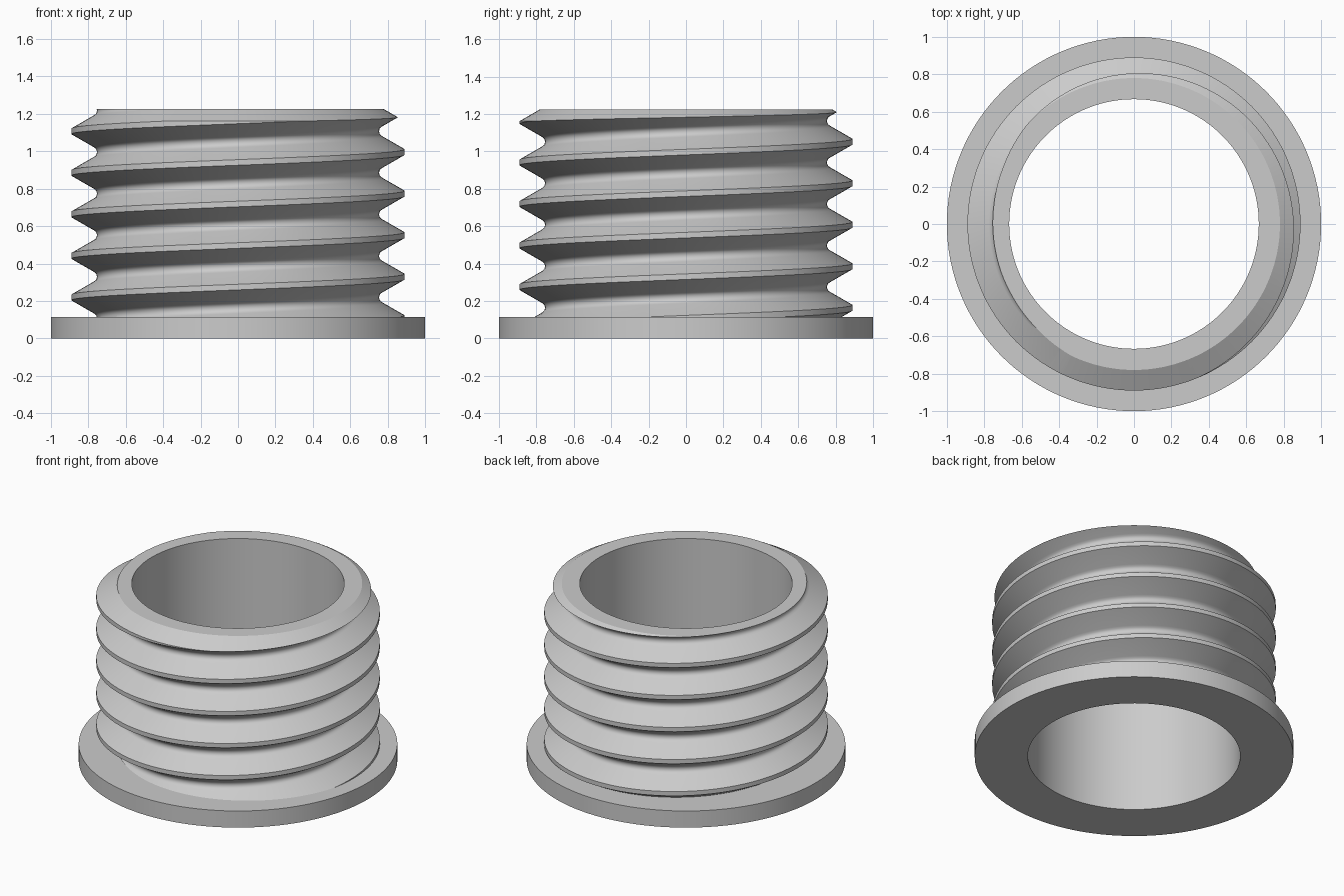
import bpy, bmesh, math

cube = bpy.data.objects.get("Cube")
if cube:
    bpy.data.objects.remove(cube, do_unlink=True)

SEG = 128
PITCH = 0.222
CREST_START = 0.108      # crest height on the +x side, first turn
FLANGE_TOP = 0.115
TOP = 1.225
BORE = 0.667

grey = bpy.data.materials.new("light_grey")
grey.use_nodes = True
grey.diffuse_color = (0.6, 0.6, 0.6, 1)
grey.node_tree.nodes["Principled BSDF"].inputs["Base Color"].default_value = (0.6, 0.6, 0.6, 1)


def make_object(name, bm):
    bmesh.ops.recalc_face_normals(bm, faces=bm.faces)
    mesh = bpy.data.meshes.new(name)
    bm.to_mesh(mesh)
    bm.free()
    mesh.materials.append(grey)
    obj = bpy.data.objects.new(name, mesh)
    bpy.context.collection.objects.link(obj)
    return obj


def lathe_solid(name, profile):
    """Solid of revolution from (radius, z) points, with flat end caps."""
    bm = bmesh.new()
    rings = []
    for r, z in profile:
        rings.append([bm.verts.new((r * math.cos(2 * math.pi * i / SEG),
                                    r * math.sin(2 * math.pi * i / SEG), z))
                      for i in range(SEG)])
    for low, high in zip(rings, rings[1:]):
        for i in range(SEG):
            j = (i + 1) % SEG
            bm.faces.new((low[i], low[j], high[j], high[i]))
    bm.faces.new(rings[0])
    bm.faces.new(rings[-1])
    return make_object(name, bm)


def screw_solid(name, first_turn, turns):
    """Thread profile swept up a helix, closed by a fan at each end."""
    half = [(0.89, 0.015), (0.775, 0.081), (0.763, 0.089), (0.756, 0.099)]
    profile = [(0.89, -0.015)] + half + [(0.754, PITCH / 2)]
    profile += [(r, PITCH - z) for r, z in reversed(half[1:])]
    bm = bmesh.new()
    count = len(profile)
    columns = []
    # Each column is one full vertical run of the thread at its angle
    for i in range(SEG):
        a = 2 * math.pi * i / SEG
        base = CREST_START + PITCH * (first_turn + i / SEG)
        columns.append([bm.verts.new((r * math.cos(a), r * math.sin(a), base + z + PITCH * t))
                        for t in range(turns) for r, z in profile])
    bottom, top = [], []
    for i in range(SEG):
        left, right = columns[i], columns[(i + 1) % SEG]
        # Closing the circle steps up by one turn
        shift = count if i == SEG - 1 else 0
        for k in range(len(left) - 1 - shift):
            bm.faces.new((left[k], right[k], right[k + 1], left[k + 1])
                         if not shift else
                         (left[k], right[k + shift], right[k + shift + 1], left[k + shift - shift + 1]))
    # Close the open helical ends towards the axis
    edges = [e for e in bm.edges if e.is_boundary]
    middle = CREST_START + PITCH * (first_turn + turns / 2)
    low = bm.verts.new((0, 0, CREST_START + PITCH * (first_turn - 1)))
    high = bm.verts.new((0, 0, CREST_START + PITCH * (first_turn + turns + 2)))
    for e in edges:
        z = (e.verts[0].co.z + e.verts[1].co.z) / 2
        bm.faces.new((e.verts[0], e.verts[1], low if z < middle else high))
    return make_object(name, bm)


# Threaded sleeve, trimmed to a chamfered top, joined to the flange and bored
sleeve = screw_solid("threaded_sleeve", -3, 11)
chamfer = math.tan(math.radians(30))
envelope = lathe_solid("sleeve_envelope", [(0.96, 0.05), (0.96, TOP - 0.18 * chamfer),
                                           (0.78, TOP)])
flange = lathe_solid("flange_disc", [(1, 0), (1, FLANGE_TOP)])
bore = lathe_solid("bore_cutter", [(BORE, -0.2), (BORE, 1.6)])

bpy.ops.object.select_all(action='DESELECT')
bpy.context.view_layer.objects.active = sleeve
sleeve.select_set(True)
for helper, operation in ((envelope, 'INTERSECT'), (flange, 'UNION'), (bore, 'DIFFERENCE')):
    helper.hide_render = True
    mod = sleeve.modifiers.new(helper.name, 'BOOLEAN')
    mod.object = helper
    mod.operation = operation
    mod.solver = 'EXACT'
    bpy.ops.object.modifier_apply(modifier=mod.name)
    bpy.data.objects.remove(helper, do_unlink=True)

bpy.ops.object.shade_smooth_by_angle(angle=math.radians(29))
